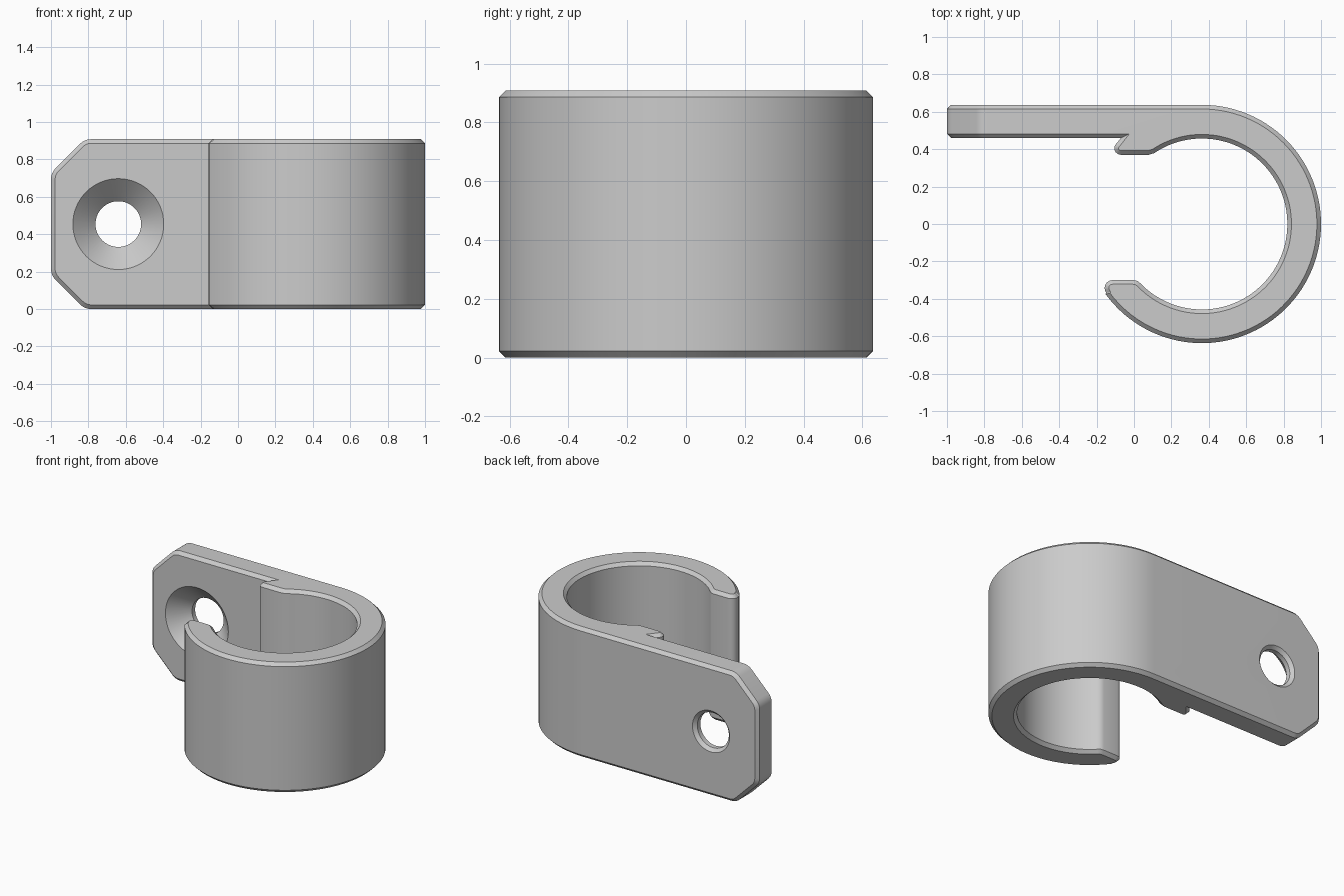
import bpy, bmesh, math
from mathutils import Vector

if "Cube" in bpy.data.objects:
    bpy.data.objects.remove(bpy.data.objects["Cube"])

H = 0.908            # clip height
CX = 0.363           # ring centre
R_OUT, R_IN = 0.637, 0.457
CHAMFER = 0.022

grey = bpy.data.materials.new("grey plastic")
grey.diffuse_color = (0.6, 0.6, 0.6, 1)
grey.use_nodes = True
grey.node_tree.nodes["Principled BSDF"].inputs["Base Color"].default_value = grey.diffuse_color


def arc(cx, cy, r, a0, a1, n):
    """Points on an arc, angles in degrees."""
    return [(cx + r * math.cos(math.radians(a0 + (a1 - a0) * i / n)),
             cy + r * math.sin(math.radians(a0 + (a1 - a0) * i / n))) for i in range(n + 1)]


def finish(name, bm):
    bmesh.ops.recalc_face_normals(bm, faces=bm.faces)
    me = bpy.data.meshes.new(name)
    bm.to_mesh(me)
    bm.free()
    ob = bpy.data.objects.new(name, me)
    bpy.context.collection.objects.link(ob)
    me.materials.append(grey)
    return ob


def prism(name, pts, sweep):
    bm = bmesh.new()
    face = bm.faces.new([bm.verts.new(p) for p in pts])
    new = bmesh.ops.extrude_face_region(bm, geom=[face])["geom"]
    bmesh.ops.translate(bm, vec=sweep, verts=[v for v in new if isinstance(v, bmesh.types.BMVert)])
    return finish(name, bm)


def cut(ob, tool, op):
    mod = ob.modifiers.new("cut", "BOOLEAN")
    mod.operation, mod.solver, mod.object = op, "EXACT", tool
    bpy.context.view_layer.objects.active = ob
    bpy.ops.object.modifier_apply(modifier=mod.name)
    bpy.data.objects.remove(tool, do_unlink=True)


# Clip profile: mounting plate, open ring, lower lip and upper catch
profile = [(-1.1, R_OUT)]
profile += arc(CX, 0, R_OUT, 90, -144, 72)            # outer ring
profile += arc(-0.115, -0.342, 0.042, 215, 90, 8)     # lower lip
profile += [(-0.005, -0.300), (0.018, -0.304)]
profile += arc(CX, 0, R_IN, -136, 119, 72)            # bore
profile += [(0.108, 0.379), (0.08, 0.370)]
profile += arc(-0.07, 0.405, 0.035, 270, 130, 8)      # upper catch
profile += [(-0.07, 0.46), (-1.1, 0.46)]
clip = prism("clip", [(x, y, -0.1) for x, y in profile], (0, 0, H + 0.2))

# Side outline with rounded, cut plate corners
C, r = 0.18, 0.085
t = r * math.tan(math.radians(22.5))
upper = arc(-1 + C + t, 0 + H - r, r, 90, 135, 4) + arc(-1 + r, H - C - t, r, 135, 180, 4)
outline = [(1.2, H)] + upper + [(x, H - z) for x, z in reversed(upper)] + [(1.2, 0)]
cut(clip, prism("outline", [(x, -1, z) for x, z in outline], (0, 2, 0)), "INTERSECT")

# Chamfer around every rim
bm = bmesh.new()
bm.from_mesh(clip.data)
bmesh.ops.remove_doubles(bm, verts=bm.verts, dist=1e-5)
bmesh.ops.dissolve_limit(bm, angle_limit=math.radians(1), verts=bm.verts, edges=bm.edges)
bm.normal_update()


def is_rim(f):
    return abs(f.normal.z) > 0.01 or f.calc_center_median().x < -0.99


rims = [e for e in bm.edges if len(e.link_faces) == 2
        and is_rim(e.link_faces[0]) != is_rim(e.link_faces[1])]
bmesh.ops.bevel(bm, geom=rims, offset=CHAMFER, offset_type="OFFSET", segments=1,
                profile=0.5, affect="EDGES", clamp_overlap=False)
bm.to_mesh(clip.data)
bm.free()

# Countersunk screw hole, turned about the y axis
side = [(0, 0.40), (0.303, 0.40), (0.122, 0.581), (0.122, 0.615), (0.174, 0.667), (0, 0.667)]
bm = bmesh.new()
vs = [bm.verts.new((a, y, 0)) for a, y in side]
es = [bm.edges.new(p) for p in zip(vs, vs[1:])]
bmesh.ops.spin(bm, geom=vs + es, axis=(0, 1, 0), cent=(0, 0, 0), angle=math.tau, steps=64)
bmesh.ops.remove_doubles(bm, verts=bm.verts, dist=1e-5)
bmesh.ops.translate(bm, vec=Vector((-0.64, 0, H / 2)), verts=bm.verts)
cut(clip, finish("screw_hole", bm), "DIFFERENCE")

clip.select_set(True)
bpy.context.view_layer.objects.active = clip
bpy.ops.object.shade_smooth_by_angle(angle=math.radians(30))
